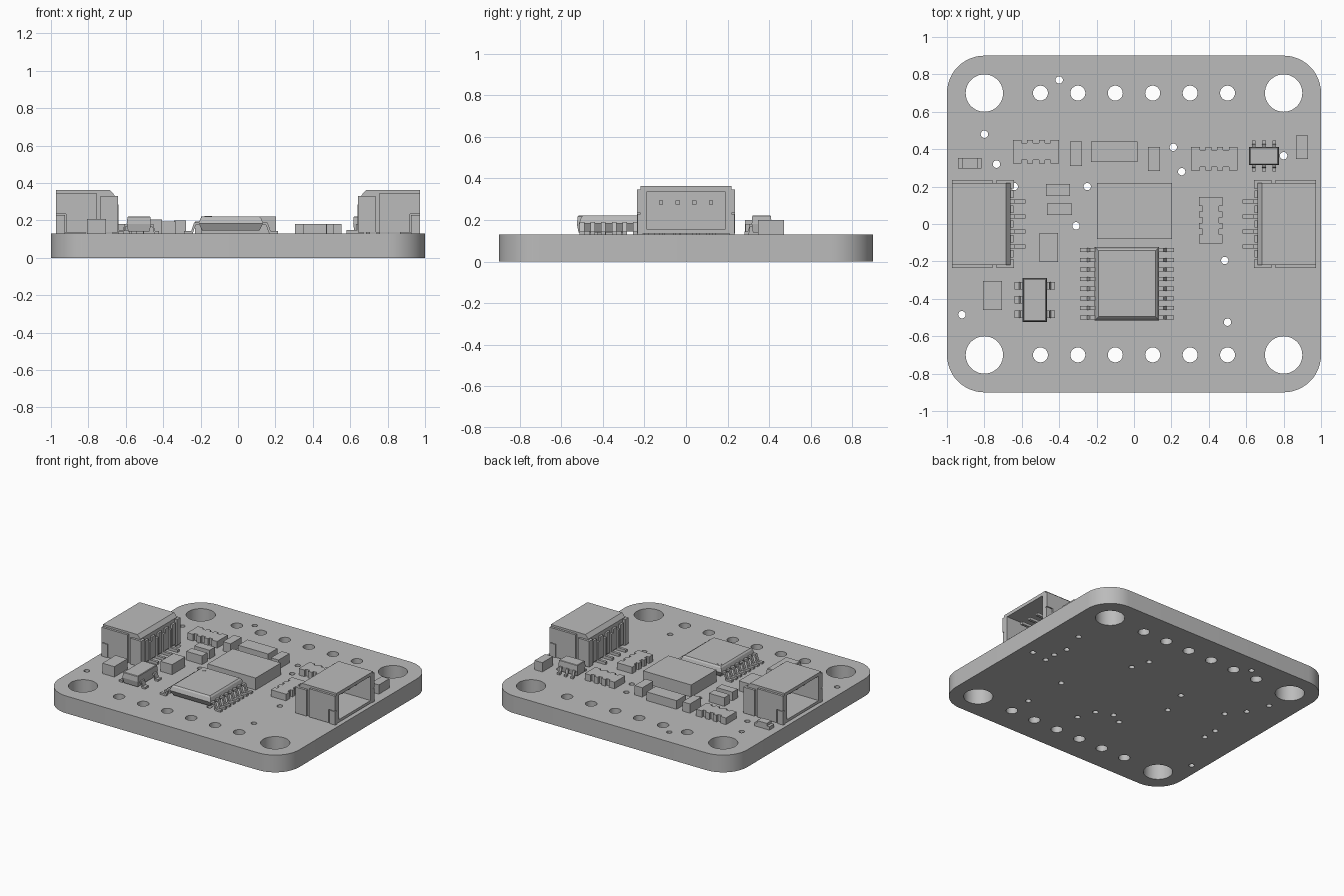
import bpy, bmesh
from math import cos, sin, pi, radians
from mathutils import Matrix, Vector

cube = bpy.data.objects.get("Cube")
if cube:
    bpy.data.objects.remove(cube, do_unlink=True)

TOP = 0.13  # upper surface of the board
grey = bpy.data.materials.new("plain grey")
grey.use_nodes = True
grey.diffuse_color = (0.5, 0.5, 0.5, 1)
grey.node_tree.nodes["Principled BSDF"].inputs["Base Color"].default_value = grey.diffuse_color


def finish(name, bm, smooth=False):
    bmesh.ops.recalc_face_normals(bm, faces=bm.faces)
    mesh = bpy.data.meshes.new(name)
    bm.to_mesh(mesh)
    bm.free()
    mesh.materials.append(grey)
    ob = bpy.data.objects.new(name, mesh)
    bpy.context.scene.collection.objects.link(ob)
    if smooth:
        bpy.ops.object.select_all(action='DESELECT')
        ob.select_set(True)
        bpy.context.view_layer.objects.active = ob
        bpy.ops.object.shade_smooth_by_angle(angle=radians(35))


def box(bm, xs, ys, zs):
    spans = [(min(s), max(s)) for s in (xs, ys, zs)]
    centre = Vector([(a + b) / 2 for a, b in spans])
    size = Vector([b - a for a, b in spans])
    bmesh.ops.create_cube(bm, size=1, matrix=Matrix.LocRotScale(centre, None, size))


def prism(bm, points, direction, matrix=Matrix()):
    # extrude a flat outline along a vector
    face = bm.faces.new([bm.verts.new(matrix @ Vector(p)) for p in points])
    new = bmesh.ops.extrude_face_region(bm, geom=[face], use_keep_orig=True)["geom"]
    move = matrix.to_3x3() @ Vector(direction)
    bmesh.ops.translate(bm, vec=move, verts=[v for v in new if isinstance(v, bmesh.types.BMVert)])


def leg(bm, x, y, angle, length, height, width):
    # gull-wing lead with its foot on the board
    t = min(0.014, height / 3)
    side = [(-0.02, height), (length * .3, height), (length * .5, t), (length, t),
            (length, 0), (length * .4, 0), (length * .2, height - t), (-0.02, height - t)]
    place = Matrix.Translation((x, y, TOP)) @ Matrix.Rotation(radians(angle), 4, 'Z')
    prism(bm, [(a, -width / 2, b) for a, b in side], (0, width, 0), place)


def moulded_body(bm, cx, cy, w, d, z0, z1, draft):
    # chip package widest at its parting line
    rings = []
    for z, inset in ((z0, draft), ((z0 + z1) / 2, 0), (z1 - draft / 2, draft / 2), (z1, draft)):
        rings.append([bm.verts.new((cx + i * (w / 2 - inset), cy + j * (d / 2 - inset), z))
                      for i, j in ((-1, -1), (1, -1), (1, 1), (-1, 1))])
    bm.faces.new(rings[0])
    bm.faces.new(rings[-1])
    for low, high in zip(rings, rings[1:]):
        for k in range(4):
            n = (k + 1) % 4
            bm.faces.new((low[k], low[n], high[n], high[k]))


# Board with rounded corners and drilled holes
def arc(cx, cy, r, start, sweep, steps):
    return [(cx + r * cos(start + sweep * i / steps), cy + r * sin(start + sweep * i / steps))
            for i in range(steps + 1)]


def circle(cx, cy, r, steps):
    return arc(cx, cy, r, 0, 2 * pi, steps)[:-1]


outline = []
for k, (i, j) in enumerate(((1, 1), (-1, 1), (-1, -1), (1, -1))):
    outline += arc(.8 * i, .7 * j, .2, k * pi / 2, pi / 2, 12)
loops = [outline]
for j in (-.7, .7):
    loops += [circle(i, j, .1, 40) for i in (-.8, .8)]
    loops += [circle(-.5 + .2 * k, j, .04, 24) for k in range(6)]
vias = [(-.4, .77), (-.8, .48), (-.735, .32), (.21, .41), (.255, .28), (-.25, .2), (-.31, -.01),
        (.8, .365), (.485, -.195), (.5, -.525), (-.92, -.485), (-.64, .2),
        (.75, .18), (.77, .07), (.77, -.02), (.9, 0), (-.74, -.02), (-.74, -.13),
        (.05, -.35), (.1, -.48), (-.16, -.35), (-.07, -.3)]
loops += [circle(x, y, .02, 14) for x, y in vias]

curve = bpy.data.curves.new("board_outline", 'CURVE')
curve.dimensions = '2D'
curve.fill_mode = 'BOTH'
curve.extrude = TOP / 2
for loop in loops:
    spline = curve.splines.new('POLY')
    spline.points.add(len(loop) - 1)
    for point, (x, y) in zip(spline.points, loop):
        point.co = (x, y, 0, 1)
    spline.use_cyclic_u = True
helper = bpy.data.objects.new("board_outline", curve)
bpy.context.scene.collection.objects.link(helper)
bpy.context.view_layer.update()
flat = bpy.data.meshes.new_from_object(helper.evaluated_get(bpy.context.evaluated_depsgraph_get()))
bpy.data.objects.remove(helper)
bm = bmesh.new()
bm.from_mesh(flat)
bpy.data.meshes.remove(flat)
bmesh.ops.remove_doubles(bm, verts=bm.verts, dist=.0001)
bmesh.ops.translate(bm, vec=(0, 0, TOP / 2), verts=bm.verts)
finish("circuit_board", bm, True)

# Plain block components: centre, size, top height
blocks = {
    "rear_left_capacitor": (-.31, .375, .064, .13, .2),
    "crystal": (-.105, .386, .25, .11, .195),
    "rear_middle_capacitor": (.107, .348, .064, .13, .2),
    "rear_corner_capacitor": (.898, .41, .064, .125, .2),
    "upper_resistor": (-.406, .183, .128, .064, .195),
    "lower_resistor": (-.398, .078, .132, .062, .195),
    "middle_capacitor": (-.455, -.126, .098, .156, .205),
    "side_capacitor": (-.757, -.383, .1, .156, .208),
    "sensor_module": (.003, .07, .4, .3, .22),
}
for name, (x, y, w, d, z) in blocks.items():
    bm = bmesh.new()
    box(bm, (x - w / 2, x + w / 2), (y - d / 2, y + d / 2), (TOP, z))
    finish(name, bm)

# Resistor arrays with notched long sides
edge = [(-.124, .063)]
for c in (-.062, 0, .062):
    edge += [(c - .015, .063), (c - .015, .045), (c + .015, .045), (c + .015, .063)]
edge.append((.124, .063))
edge += [(-x, -y) for x, y in edge]
for name, x, y, turn in (("left_resistor_array", -.524, .387, 0),
                         ("right_resistor_array", .43, .35, 0),
                         ("middle_resistor_array", .41, .02, 90)):
    bm = bmesh.new()
    place = Matrix.Translation((x, y, TOP)) @ Matrix.Rotation(radians(turn), 4, 'Z')
    prism(bm, [(a, b, 0) for a, b in edge], (0, 0, .05), place)
    finish(name, bm)

# Indicator lamp with end terminals
bm = bmesh.new()
box(bm, (-.92, -.838), (.297, .353), (TOP, .175))
for x in (-.93, -.828):
    box(bm, (x - .012, x + .012), (.297, .353), (TOP, .155))
finish("indicator_lamp", bm)

# Sixteen-lead chip
bm = bmesh.new()
moulded_body(bm, -.038, -.319, .344, .392, .145, .222, .02)
for k in range(8):
    y = -.14 - .0515 * k
    leg(bm, .134, y, 0, .08, .06, .022)
    leg(bm, -.21, y, 180, .08, .06, .022)
bmesh.ops.create_cone(bm, cap_ends=True, segments=20, radius1=.02, radius2=.02, depth=.003,
                      matrix=Matrix.Translation((-.16, -.175, .222)))
finish("main_chip", bm)

# Five-lead regulator
bm = bmesh.new()
moulded_body(bm, -.53, -.407, .13, .236, .14, .222, .008)
for k in range(3):
    y = -.33 - .076 * k
    leg(bm, -.594, y, 180, .044, .05, .04)
    if k != 1:
        leg(bm, -.466, y, 0, .044, .05, .04)
finish("regulator", bm)

# Six-lead transistor pack
bm = bmesh.new()
moulded_body(bm, .695, .364, .158, .096, .14, .222, .006)
for x in (.64, .695, .75):
    leg(bm, x, .412, 90, .034, .05, .02)
    leg(bm, x, .316, -90, .034, .05, .02)
finish("transistor_pack", bm)

# Side-entry connectors, opening outwards
for name, s in (("left_connector", -1), ("right_connector", 1)):
    bm = bmesh.new()
    front, back = s * .973, s * .74
    box(bm, (front, back), (-.218, .218), (.338, .363))      # roof
    box(bm, (front, back), (-.218, .218), (.135, .155))      # floor
    rear = [(.74, .135), (.74, .363), (.685, .363), (.66, .335), (.66, .135)]
    prism(bm, [(s * x, -.218, z) for x, z in rear], (0, .436, 0))
    for j in (-1, 1):
        box(bm, (front, back), (j * .187, j * .218), (.155, .338))           # wall
        box(bm, (front, s * .757), (j * .218, j * .235), (.235, .348))       # cheek
        box(bm, (s * .92, s * .757), (j * .218, j * .235), (.135, .235))
        box(bm, (front, s * .925), (j * .21, j * .233), (TOP, .23))          # solder tab
        box(bm, (s * .735, s * .642), (j * .19, j * .235), (.135, .33))      # rear shoulder
    for k in range(4):
        y = -.12 + .08 * k
        box(bm, (s * .9, s * .7), (y - .01, y + .01), (.275, .295))          # contact
        box(bm, (s * .67, s * .64), (y - .01, y + .01), (TOP, .285))
        box(bm, (s * .65, s * .58), (y - .01, y + .01), (TOP, .15))          # solder foot
    for k in range(5):
        y = -.16 + .08 * k
        box(bm, (s * .67, s * .645), (y - .02, y + .02), (.15, .31))         # rear rib
    finish(name, bm)
